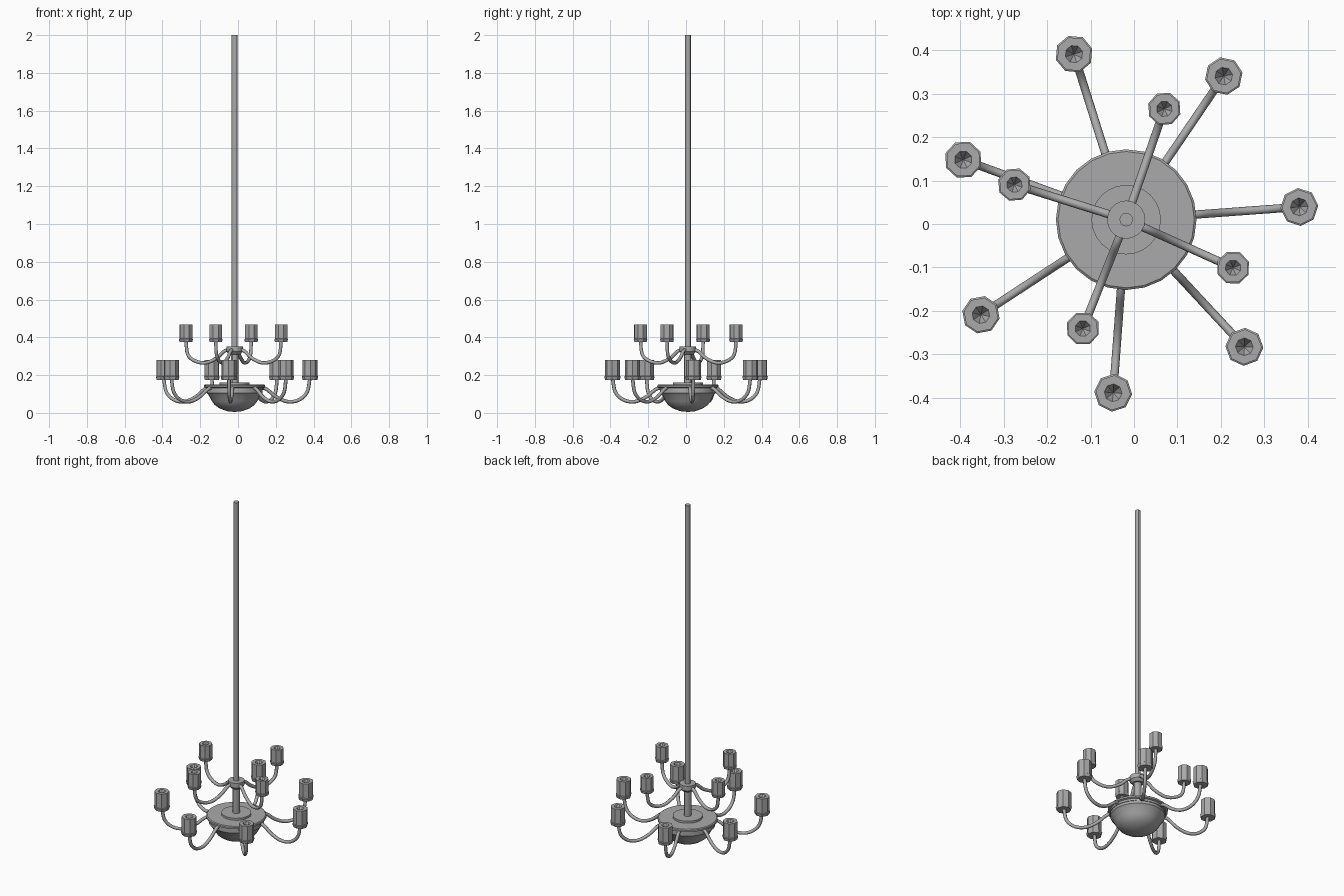
import bpy, bmesh, math
from mathutils import Vector

cube = bpy.data.objects.get("Cube")
if cube:
    bpy.data.objects.remove(cube)

metal = bpy.data.materials.new("grey_metal")
metal.use_nodes = True
GREY = (0.4, 0.4, 0.4, 1)
metal.diffuse_color = GREY
metal.node_tree.nodes["Principled BSDF"].inputs["Base Color"].default_value = GREY
CENTRE = Vector((-0.018, 0.01, 0))


def finish(name, bm, angle):
    bmesh.ops.remove_doubles(bm, verts=bm.verts, dist=1e-5)
    bmesh.ops.recalc_face_normals(bm, faces=bm.faces)
    mesh = bpy.data.meshes.new(name)
    bm.to_mesh(mesh)
    bm.free()
    mesh.materials.append(metal)
    obj = bpy.data.objects.new(name, mesh)
    bpy.context.collection.objects.link(obj)
    bpy.ops.object.select_all(action='DESELECT')
    obj.select_set(True)
    bpy.context.view_layer.objects.active = obj
    bpy.ops.object.shade_smooth_by_angle(angle=math.radians(angle))
    return obj


def lathe(name, profile, at, sides, angle=30, turn=0.0):
    """Spin a (radius, height) profile around a vertical axis."""
    bm = bmesh.new()
    rings = []
    for r, z in profile:
        rings.append([bm.verts.new((at[0] + r * math.cos(turn + i * math.tau / sides),
                                    at[1] + r * math.sin(turn + i * math.tau / sides), z))
                      for i in range(sides)])
    for low, high in zip(rings, rings[1:]):
        for i in range(sides):
            j = (i + 1) % sides
            bm.faces.new((low[i], low[j], high[j], high[i]))
    return finish(name, bm, angle)


def tube(name, points, radius, sides=8):
    """Sweep a round section along a smooth path in a vertical plane."""
    path = []
    padded = [points[0] * 2 - points[1]] + points + [points[-1] * 2 - points[-2]]
    for a, b, c, d in zip(padded, padded[1:], padded[2:], padded[3:]):
        for k in range(4):
            t = k / 4
            path.append(0.5 * (2 * b + (c - a) * t + (2 * a - 5 * b + 4 * c - d) * t * t
                               + (3 * b - a - 3 * c + d) * t ** 3))
    path.append(points[-1])
    side = (points[-1] - points[0]).cross(Vector((0, 0, 1))).normalized()
    bm = bmesh.new()
    rings = []
    for i, p in enumerate(path):
        ahead = (path[min(i + 1, len(path) - 1)] - path[max(i - 1, 0)]).normalized()
        up = side.cross(ahead)
        rings.append([bm.verts.new(p + radius * (side * math.cos(s * math.tau / sides)
                                                 + up * math.sin(s * math.tau / sides)))
                      for s in range(sides)])
    for low, high in zip(rings, rings[1:]):
        for i in range(sides):
            j = (i + 1) % sides
            bm.faces.new((low[i], low[j], high[j], high[i]))
    bm.faces.new(rings[0])
    bm.faces.new(rings[-1])
    return finish(name, bm, 50)


def lamp_arm(tier, number, angle, reach, curve, base, size):
    """One curved arm with an eight-sided lamp cup at its end."""
    turn = math.radians(angle)
    out = Vector((math.cos(turn), math.sin(turn), 0))
    points = [CENTRE + out * r + Vector((0, 0, z)) for r, z in curve]
    tube(f"{tier}_arm_{number}", points, 0.0095)
    cup = [(0, 0), (0.86, 0), (1, 0.5), (1, 0.55), (0.9, 0.56), (0.9, 2.4),
           (0.47, 2.4), (0.36, 1.7), (0, 1.5)]
    cup = [(0, 0), (0.9, 0), (1, 0.4), (0.92, 0.45), (0.92, 2.4), (0.47, 2.4), (0, 1.6)]
    lathe(f"{tier}_lamp_{number}", [(r * size, base + z * size) for r, z in cup],
          CENTRE + out * reach, 8, 20, turn)


# Ceiling rod, upper hub and body
lathe("ceiling_rod", [(0, 0.14), (0.0155, 0.14), (0.0155, 2), (0, 2)], CENTRE, 12)
lathe("lower_stem", [(0.02, 0.15), (0.02, 0.33)], CENTRE, 12)
lathe("upper_hub", [(0, 0.31), (0.03, 0.31), (0.044, 0.325), (0.044, 0.352), (0, 0.352)], CENTRE, 20)
lathe("body_plate", [(0, 0.12), (0.152, 0.12), (0.152, 0.132), (0.162, 0.136), (0.162, 0.146),
                     (0.157, 0.15), (0.08, 0.15), (0.08, 0.162), (0, 0.162)], CENTRE, 24)
lathe("bottom_bowl", [(0, 0.005), (0.04, 0.009), (0.08, 0.024), (0.105, 0.042), (0.12, 0.062),
                      (0.138, 0.095), (0.148, 0.105), (0.148, 0.122), (0, 0.122)], CENTRE, 24, 40)

# Two tiers of arms
lower = [(0.13, 0.138), (0.17, 0.125), (0.22, 0.085), (0.28, 0.06), (0.34, 0.068), (0.385, 0.11), (0.4, 0.185)]
for n, angle in enumerate((4.2, 55.8, 107.5, 159.8, 213.2, 265.7, 312.9)):
    lamp_arm("lower", n + 1, angle, 0.4, lower, 0.175, 0.0438)
upper = [(0.03, 0.335), (0.06, 0.325), (0.1, 0.29), (0.16, 0.265), (0.22, 0.275), (0.26, 0.31), (0.27, 0.385)]
for n, angle in enumerate((71, 162.6, 248.3, 335.8)):
    lamp_arm("upper", n + 1, angle, 0.27, upper, 0.375, 0.039)
